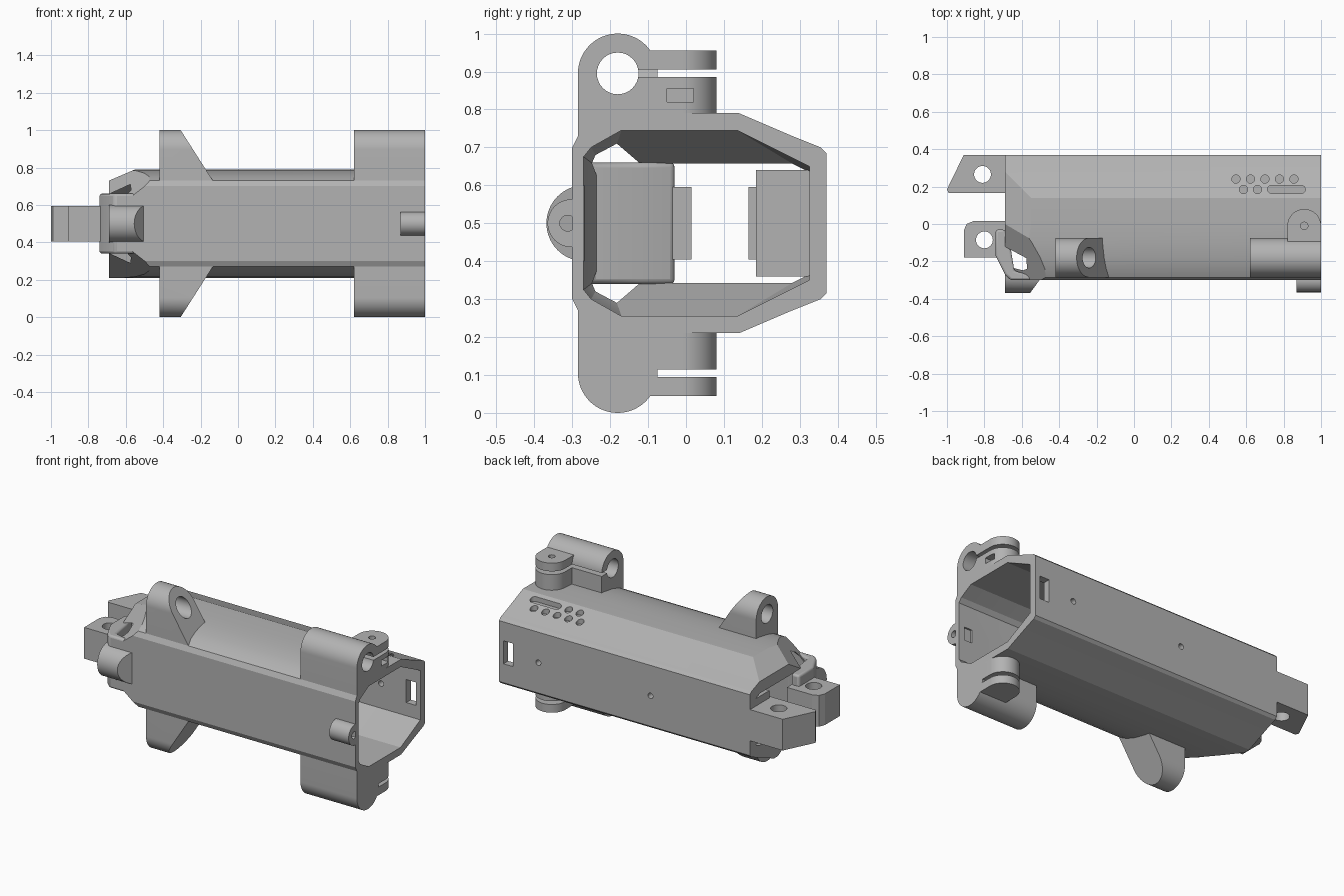
import bpy, bmesh
from math import cos, sin, pi, radians
from mathutils import Vector, Matrix

if "Cube" in bpy.data.objects:
    bpy.data.objects.remove(bpy.data.objects["Cube"])

grey = bpy.data.materials.new("plain grey")
grey.use_nodes = True
COLOUR = (0.45, 0.45, 0.45, 1)
grey.diffuse_color = COLOUR
grey.node_tree.nodes["Principled BSDF"].inputs["Base Color"].default_value = COLOUR

# All parts are drawn about mid height, then lifted by this amount
MID = 0.5


def finish(name, bm, mirror=False):
    if mirror:
        twin = bmesh.ops.duplicate(bm, geom=bm.verts[:] + bm.edges[:] + bm.faces[:])["geom"]
        for v in [g for g in twin if isinstance(g, bmesh.types.BMVert)]:
            v.co.z *= -1
    bmesh.ops.recalc_face_normals(bm, faces=bm.faces[:])
    mesh = bpy.data.meshes.new(name)
    bm.to_mesh(mesh)
    bm.free()
    mesh.materials.append(grey)
    ob = bpy.data.objects.new(name, mesh)
    bpy.context.collection.objects.link(ob)
    ob.location.z = MID
    return ob


def prism(name, pts, axis, a, b, mirror=False):
    """Extrude a 2D outline along an axis from a to b."""
    place = {"x": lambda p, t: (t, p[0], p[1]),
             "y": lambda p, t: (p[0], t, p[1]),
             "z": lambda p, t: (p[0], p[1], t)}[axis]
    bm = bmesh.new()
    low = [bm.verts.new(place(p, a)) for p in pts]
    high = [bm.verts.new(place(p, b)) for p in pts]
    bm.faces.new(low)
    bm.faces.new(high)
    for i in range(len(pts)):
        j = (i + 1) % len(pts)
        bm.faces.new((low[i], low[j], high[j], high[i]))
    return finish(name, bm, mirror)


def hull(name, pts):
    bm = bmesh.new()
    for p in pts:
        bm.verts.new(p)
    bmesh.ops.convex_hull(bm, input=bm.verts[:])
    return finish(name, bm)


def arc(cx, cy, r, start=0, end=360, n=32):
    full = end - start == 360
    steps = n if full else n + 1
    return [(cx + r * cos(radians(start + (end - start) * i / n)),
             cy + r * sin(radians(start + (end - start) * i / n))) for i in range(steps)]


def rect(u0, u1, v0, v1):
    return [(u0, v0), (u1, v0), (u1, v1), (u0, v1)]


def both(half):
    """Close a half outline by reflecting it in height."""
    return half + [(y, -z) for y, z in reversed(half)]


def cut(ob, *cutters):
    for c in cutters:
        c.hide_render = True
        m = ob.modifiers.new("cut", "BOOLEAN")
        m.operation, m.solver, m.object = "DIFFERENCE", "EXACT", c
        bpy.context.view_layer.objects.active = ob
        bpy.ops.object.modifier_apply(modifier=m.name)
        bpy.data.objects.remove(c)


# Main tube, tapered at the far end
outer = both([(-.3, .2), (-.285, .23), (-.24, .253), (-.18, .27), (-.1, .283), (0, .29),
              (.14, .29), (.28, .23), (.355, .2), (.37, .185)])
inner = both([(-.27, .175), (-.25, .2), (-.17, .245), (.135, .245), (.325, .15)])
mouth = both([(-.21, .13), (.325, .13)])
body = prism("tube_body", outer, "x", -.69, 1)
cut(body, prism("end_taper", [(-.55, .29), (-.72, .217), (-.72, .4), (-.55, .4)], "y", -.5, .5, True))

# Slanted cut on the front corners of the tapered end
p1, p2, p3 = Vector((-.69, 0, .23)), Vector((-.46, -.25, .26)), Vector((-.55, -.3, .16))
normal = (p2 - p1).cross(p3 - p1).normalized()
if normal.z < 0:
    normal.negate()
bm = bmesh.new()
spot = Matrix.Translation((p1 + p2 + p3) / 3 + normal * .4) @ normal.to_track_quat("Z", "Y").to_matrix().to_4x4()
bmesh.ops.create_cube(bm, size=.8, matrix=spot)
cut(body, finish("corner_cut", bm, True))

# Hollow interior
cut(body, hull("hollow", [(x, y, z) for x, ring in ((1.05, inner), (-.5, inner), (-.69, mouth), (-.75, mouth))
                          for y, z in ring]))

# Window and screw holes in the back wall, nut slot in the front wall
cut(body, prism("window", rect(.905, .97, -.07, .07), "y", .3, .4),
    prism("nut_slot", rect(.91, .96, -.04, .04), "y", -.295, -.2))
for x in (.735, -.02):
    cut(body, prism("screw_hole", arc(x, 0, .017, n=16), "y", .3, .4))

# Shallow dimples and one long slot on the sloping faces
dimples = [(.545 + .0775 * i, .24, .225) for i in range(5)] + [(.585, .185, .25), (.66, .185, .25)]
for x, y, z in dimples:
    cut(body, prism("dimple", arc(x, y, .022, n=20), "z", z, .4, True))
cut(body, prism("long_slot", arc(.735, .185, .021, 90, 270, 12) + arc(.895, .185, .021, -90, 90, 12),
                "z", .25, .4, True))

# Rounded upright shared by the clamps and the mounting lugs
RY, RZ = -.18, .395
upright = [(-.285, .215)] + arc(RY, RZ, .105, 180, 0) + [(-.075, .26), (-.17, .26)]


def bore(a, b):
    return prism("bore", arc(RY, RZ, .055), "x", a, b, True)


# Split clamps at the open end
clamps = prism("rod_clamps", upright, "x", .62, 1, True)
cut(clamps, bore(.5, 1.1), prism("split", rect(-.15, .1, .385, .405), "x", .5, 1.1, True))

# Clamp ears with a bolt hole and a nut pocket
ear = [(.82, -.1)] + arc(.91, -.01, .09, 180, 0) + [(1, -.1)]
for name, z0, z1 in (("lower_ears", .27, .385), ("upper_ears", .405, .455)):
    ears = prism(name, ear, "z", z0, z1, True)
    cut(ears, prism("bolt_hole", arc(.91, -.01, .02, n=16), "z", .29, .5, True))
    if z0 < .3:
        cut(ears, prism("nut_pocket", rect(-.05, .02, .32, .355), "x", .87, 1.1, True))

# Mounting lugs with a sloping face
lugs = prism("mounting_lugs", upright, "x", -.42, -.12, True)
cut(lugs, bore(-.6, .1),
    prism("slope", [(-.31, .505), (-.115, .2), (.1, .2), (.1, .6), (-.31, .6)], "y", -.5, .3, True))

# Small barrel lug on the front near the open end
barrel = prism("front_barrel", arc(-.302, 0, .063, 90, 270) + [(-.28, -.063), (-.28, .063)], "x", .87, 1)
cut(barrel, prism("barrel_hole", arc(-.312, 0, .021, n=16), "x", .8, 1.1))

# Rounded boss on the front at the tapered end
boss = prism("front_boss", arc(-.268, 0, .1, 90, 270), "x", -.69, -.5)
cut(boss, prism("boss_slope", [(-.505, -.3), (-.56, -.375), (-.4, -.375), (-.4, -.3)], "z", -.2, .2))

# End wall behind the front hinge
wall = prism("end_wall", [(-.74, -.03), (-.74, -.17), (-.69, -.27), (-.66, -.3), (-.55, -.3),
                          (-.55, -.275), (-.64, -.25), (-.66, -.125), (-.69, -.03)], "z", -.16, .16)
bevel = wall.modifiers.new("round", "BEVEL")
bevel.width, bevel.segments, bevel.limit_method = .015, 3, "ANGLE"
bevel.angle_limit = radians(40)

# Hinge blocks
front_hinge = prism("front_hinge", [(-.69, .015), (-.86, .015), (-.895, 0), (-.91, -.035), (-.91, -.18),
                                    (-.69, -.18)], "z", -.095, .095)
cut(front_hinge, prism("pin_hole", arc(-.8, -.085, .045), "z", -.2, .2))
back_hinge = prism("back_hinge", [(-.68, .37), (-.91, .37), (-1, .185), (-.99, .165), (-.68, .165)],
                   "z", -.095, .095)
cut(back_hinge, prism("pin_hole", arc(-.81, .265, .045), "z", -.2, .2))
prism("hinge_base", rect(-.69, -.65, .185, .35), "z", -.14, .14)

# Smooth shading with sharp edges kept
bpy.ops.object.select_all(action="DESELECT")
for ob in bpy.context.collection.objects:
    if ob.type == "MESH":
        ob.select_set(True)
bpy.context.view_layer.objects.active = body
bpy.ops.object.shade_smooth_by_angle(angle=radians(20))
